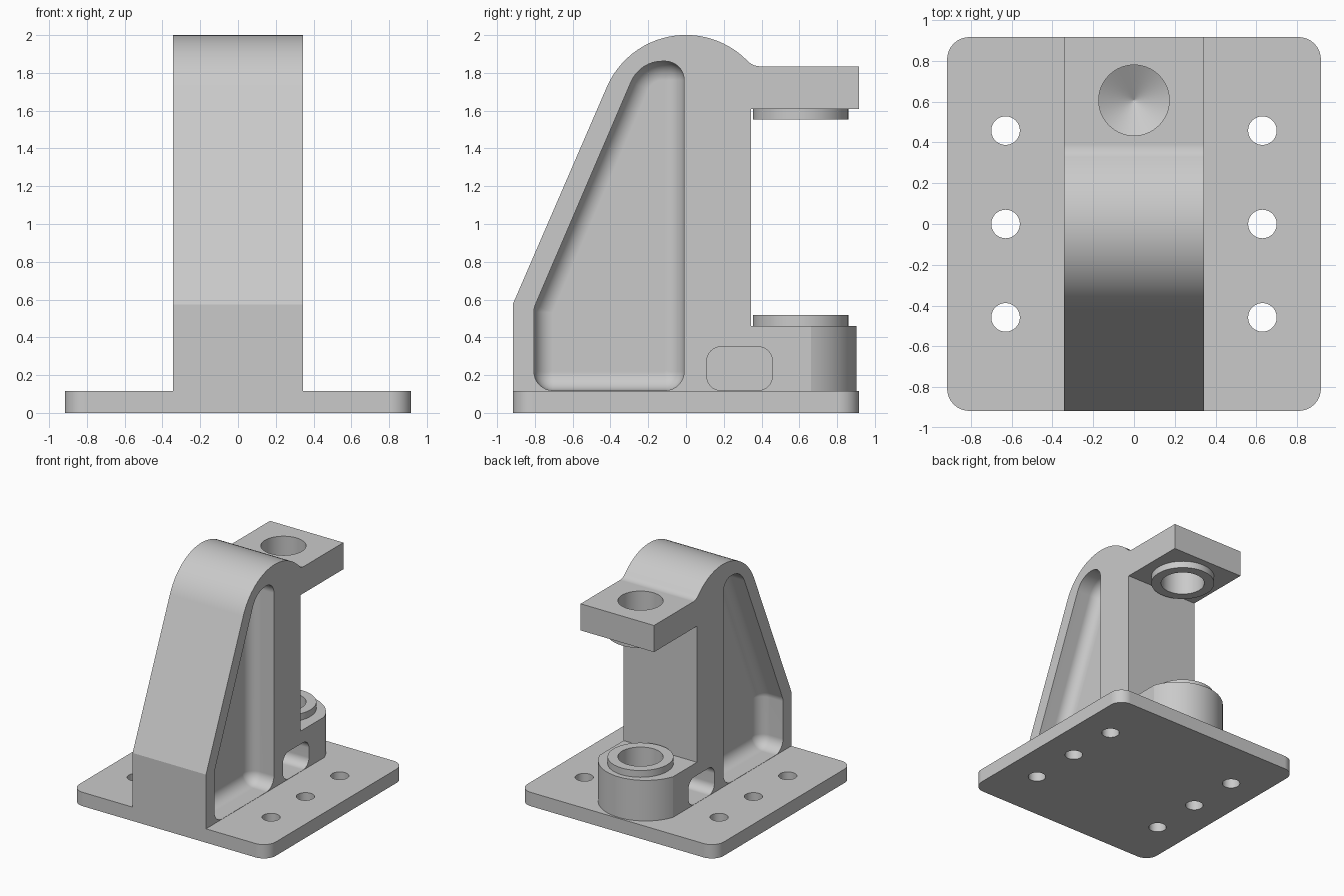
import bpy, bmesh
from math import sin, cos, tan, pi, atan2, radians
from mathutils import Vector

if "Cube" in bpy.data.objects:
    bpy.data.objects.remove(bpy.data.objects["Cube"])

grey = bpy.data.materials.new("cast grey")
grey.use_nodes = True
grey.diffuse_color = (0.59, 0.59, 0.59, 1)
grey.node_tree.nodes["Principled BSDF"].inputs["Base Color"].default_value = grey.diffuse_color

PLATE_TOP = 0.117
HALF = 0.343         # half width of the bracket
BORE_Y = 0.607


def rounded(corners, inset=0.0, steps=8):
    """Counter-clockwise (u, v, radius) corners -> filleted outline, offset inwards."""
    out, n = [], len(corners)
    for i, (u, v, r) in enumerate(corners):
        p = Vector((u, v))
        a = (p - Vector(corners[i - 1][:2])).normalized()
        b = (Vector(corners[(i + 1) % n][:2]) - p).normalized()
        na, nb = Vector((-a.y, a.x)), Vector((-b.y, b.x))
        p = p + (na + nb) * inset / (1 + na.dot(nb))
        if r == 0:
            out.append(p)
            continue
        turn = atan2(a.x * b.y - a.y * b.x, a.dot(b))
        side = 1 if turn > 0 else -1
        r = max(r - inset * side, 0.008)
        start = p - a * r * tan(abs(turn) / 2)
        centre = start + na * r * side
        for k in range(steps + 1):
            t = turn * k / steps
            d = start - centre
            out.append(centre + Vector((d.x * cos(t) - d.y * sin(t), d.x * sin(t) + d.y * cos(t))))
    return out


def arc(y, r, start, end, n):
    return [Vector((r * cos(start + (end - start) * k / n), y + r * sin(start + (end - start) * k / n)))
            for k in range(n + 1)]


def circle(y, r, x=0.0):
    return [p + Vector((x, 0)) for p in arc(y, r, 0, 2 * pi, 64)[:-1]]


def along_x(outline, x):
    return [(x, p.x, p.y) for p in outline]


def along_z(outline, z):
    return [(p.x, p.y, z) for p in outline]


def loft(name, loops):
    """Solid skinned through loops of equal length, capped at both ends."""
    bm = bmesh.new()
    rings = [[bm.verts.new(c) for c in loop] for loop in loops]
    for lo, hi in zip(rings, rings[1:]):
        for i in range(len(lo)):
            bm.faces.new((lo[i - 1], lo[i], hi[i], hi[i - 1]))
    bm.faces.new(rings[0])
    bm.faces.new(rings[-1])
    bmesh.ops.recalc_face_normals(bm, faces=bm.faces)
    mesh = bpy.data.meshes.new(name)
    bm.to_mesh(mesh)
    bm.free()
    obj = bpy.data.objects.new(name, mesh)
    bpy.context.collection.objects.link(obj)
    mesh.materials.append(grey)
    return obj


def cut(obj, cutters):
    """Subtract each cutter, taking the first solver that returns a solid."""
    for c in cutters:
        for solver in ('EXACT', 'MANIFOLD', 'FLOAT'):
            mod = obj.modifiers.new("cut", 'BOOLEAN')
            mod.operation = 'DIFFERENCE'
            mod.solver = solver
            mod.object = c
            graph = bpy.context.evaluated_depsgraph_get()
            mesh = bpy.data.meshes.new_from_object(obj.evaluated_get(graph))
            obj.modifiers.clear()
            if len(mesh.polygons):
                obj.data = mesh
                break


# Base plate with two rows of bolt holes
E = 0.917
plate_outline = rounded([(-E, -E, 0.11), (E, -E, 0.11), (E, E, 0.11), (-E, E, 0.11)])
base_plate = loft("base_plate", [along_z(plate_outline, 0), along_z(plate_outline, PLATE_TOP)])
bolt_cutters = [loft("bolt_hole_cutter", [along_z(circle(y, 0.07, x), z) for z in (-0.1, 0.3)])
                for x in (-0.63, 0.63) for y in (-0.458, 0, 0.458)]

# Upright with its domed top and overhanging arm
side_profile = rounded([(-E, 0.1, 0), (HALF, 0.1, 0), (HALF, 1.61, 0), (E, 1.61, 0),
                        (E, 1.835, 0), (0.354, 1.835, 0.09), (-0.151, 2.345, 0.456),
                        (-E, 0.575, 0)], steps=24)
upright = loft("upright", [along_x(side_profile, -HALF), along_x(side_profile, HALF)])

# Lower lug ending in a broad arc
lug_outline = [Vector((-HALF, HALF)), Vector((HALF, HALF))]
lug_outline += arc(0.54, 0.3636, radians(19.4), radians(160.6), 40)
lower_lug = loft("lower_lug", [along_z(lug_outline, 0.1), along_z(lug_outline, 0.46)])

# Round bosses facing each other
ring = circle(BORE_Y, 0.252)
lower_boss = loft("lower_boss", [along_z(ring, 0.46), along_z(ring, 0.517)])
upper_boss = loft("upper_boss", [along_z(ring, 1.552), along_z(ring, 1.61)])

# Side pockets with filleted floors, and the small side slots
pocket_corners = [(-0.805, 0.119, 0.1), (-0.01, 0.119, 0.1), (-0.01, 1.862, 0.1),
                  (-0.244, 1.862, 0.18), (-0.805, 0.555, 0.1)]
slot = rounded([(0.11, 0.119, 0.075), (0.457, 0.119, 0.075), (0.457, 0.35, 0.075), (0.11, 0.35, 0.075)])
FLOOR, FILLET = 0.12, 0.1
pockets, slots = [], []
for s in (-1, 1):
    loops = [along_x(rounded(pocket_corners), s * 0.4)]
    for k in range(9):
        t = k / 8 * pi / 2
        inset = FILLET * (1 - cos(t))
        loops.append(along_x(rounded(pocket_corners, inset), s * (FLOOR + FILLET * (1 - sin(t)))))
    pockets.append(loft("pocket_cutter", loops))
    slots.append(loft("slot_cutter", [along_x(slot, s * 0.4), along_x(slot, s * 0.12)]))

# Bores: through the arm, blind with a drill point in the lug
R = 0.173
lower_bore = loft("lower_bore_cutter", [along_z(circle(BORE_Y, r), z)
                                        for r, z in ((R, 0.7), (R, 0.23), (0.002, 0.13))])
upper_bore = loft("upper_bore_cutter", [along_z(circle(BORE_Y, R), z) for z in (1.4, 2.1)])

cut(base_plate, bolt_cutters)
cut(upright, [upper_bore] + slots + pockets)
cut(lower_lug, slots + [lower_bore])
cut(lower_boss, [lower_bore])
cut(upper_boss, [upper_bore])

for c in bolt_cutters + pockets + slots + [lower_bore, upper_bore]:
    bpy.data.objects.remove(c)

# Smooth curved walls, crisp edges
for obj in (base_plate, upright, lower_lug, lower_boss, upper_boss):
    bpy.ops.object.select_all(action='DESELECT')
    obj.select_set(True)
    bpy.context.view_layer.objects.active = obj
    bpy.ops.object.shade_smooth_by_angle(angle=radians(16))
    weighted = obj.modifiers.new("weighted normals", 'WEIGHTED_NORMAL')
    weighted.keep_sharp = True
